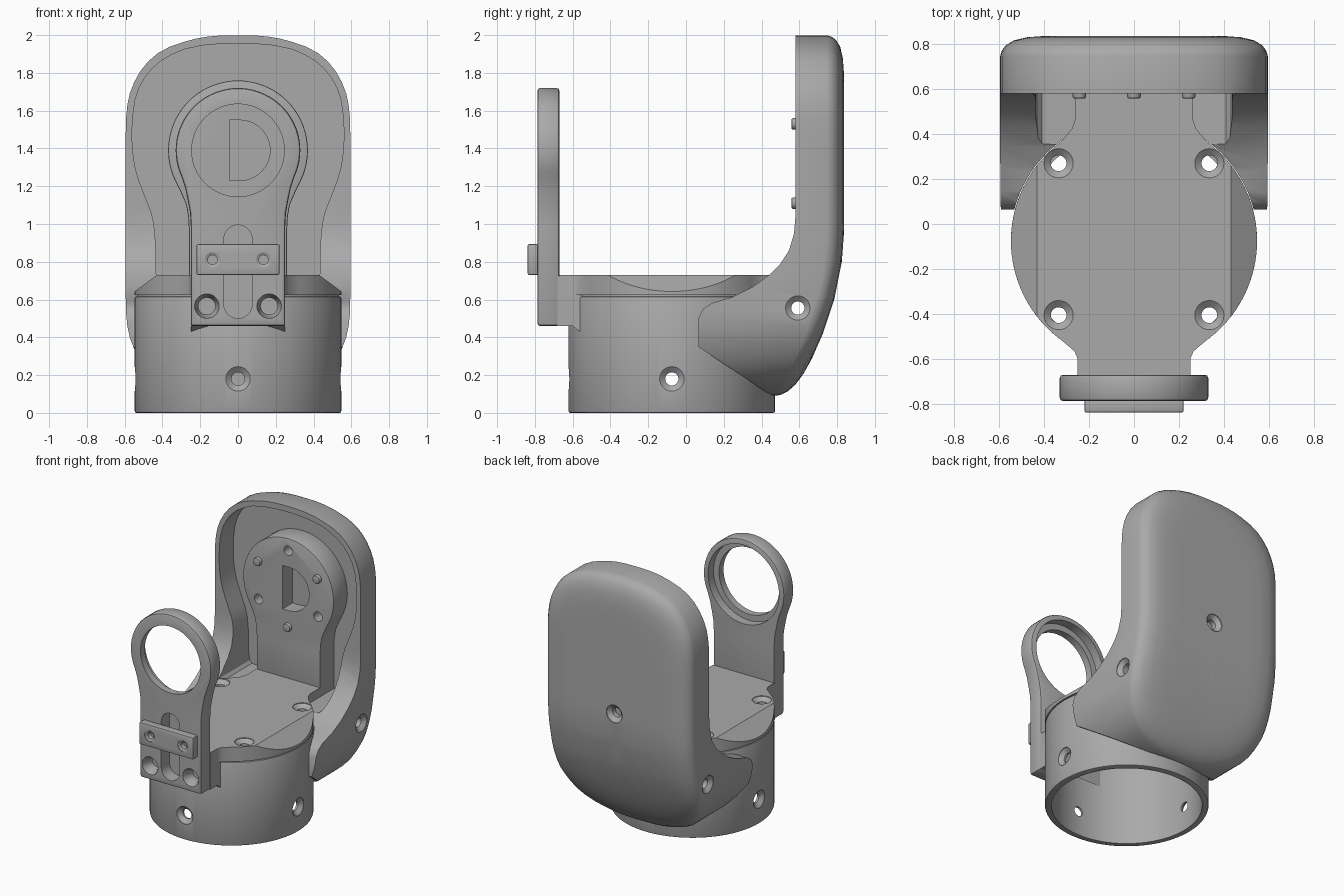
import bpy, bmesh
from math import sin, cos, pi, radians
from mathutils import Matrix, Vector

if "Cube" in bpy.data.objects:
    bpy.data.objects.remove(bpy.data.objects["Cube"])

grey = bpy.data.materials.new("matte grey")
grey.use_nodes = True
grey.diffuse_color = (0.4, 0.4, 0.4, 1)
grey.node_tree.nodes["Principled BSDF"].inputs["Base Color"].default_value = (0.4, 0.4, 0.4, 1)

YC = -0.075      # centre of the round base
R = 0.547        # radius of the round base
HUB = 1.39       # height of the hub axis


def to_object(name, bm):
    bmesh.ops.recalc_face_normals(bm, faces=bm.faces)
    mesh = bpy.data.meshes.new(name)
    bm.to_mesh(mesh)
    bm.free()
    mesh.materials.append(grey)
    ob = bpy.data.objects.new(name, mesh)
    bpy.context.collection.objects.link(ob)
    return ob


def loft(name, rings):
    """Skin a list of equal length rings and cap both ends."""
    bm = bmesh.new()
    rows = [[bm.verts.new(p) for p in ring] for ring in rings]
    n = len(rows[0])
    for a, b in zip(rows, rows[1:]):
        for i in range(n):
            bm.faces.new((a[i], a[(i + 1) % n], b[(i + 1) % n], b[i]))
    bm.faces.new(rows[0])
    bm.faces.new(rows[-1])
    return to_object(name, bm)


def prism(name, pts, axis, lo, hi):
    place = {"x": lambda a, b, t: (t, a, b),
             "y": lambda a, b, t: (a, t, b),
             "z": lambda a, b, t: (a, b, t)}[axis]
    return loft(name, [[place(a, b, t) for a, b in pts] for t in (lo, hi)])


def box(name, x, y, z):
    return prism(name, [(x[0], y[0]), (x[1], y[0]), (x[1], y[1]), (x[0], y[1])], "z", *z)


def circle(r, cx=0, cy=0, n=64):
    return [(cx + r * cos(2 * pi * i / n), cy + r * sin(2 * pi * i / n)) for i in range(n)]


def chaikin(pts):
    out = []
    for (ax, ay), (bx, by) in zip(pts, pts[1:] + pts[:1]):
        out += [(ax * .75 + bx * .25, ay * .75 + by * .25), (ax * .25 + bx * .75, ay * .25 + by * .75)]
    return out


def mirrored(half):
    """Close a half outline running from top to bottom on +x."""
    return half + [(-x, z) for x, z in reversed(half) if x > 0]


def screw_hole(point, direction, depth, r=0.035, head=0.065, sink=0.03):
    """Cutter: stepped round hole entering at point along direction."""
    d = Vector(direction).normalized()
    m = Matrix.Translation(point) @ d.to_track_quat("Z", "Y").to_matrix().to_4x4()
    rings = [[m @ Vector((x, y, t)) for x, y in circle(q, n=24)]
             for q, t in ((head, -0.03), (head, 0.005), (r, sink), (r, depth))]
    return loft("hole_cutter", rings)


def finish(ob, cutters=(), keep=None, bevel=0):
    """Bevel, cut, bake the result and shade it."""
    if bevel:
        b = ob.modifiers.new("bevel", "BEVEL")
        b.width, b.segments, b.angle_limit = bevel, 2, radians(40)
    for c in list(cutters) + ([keep] if keep else []):
        m = ob.modifiers.new("cut", "BOOLEAN")
        m.object, m.solver = c, "EXACT"
        m.operation = "INTERSECT" if c is keep else "DIFFERENCE"
    dg = bpy.context.evaluated_depsgraph_get()
    mesh = bpy.data.meshes.new_from_object(ob.evaluated_get(dg))
    ob.modifiers.clear()
    ob.data = mesh
    for c in list(cutters) + ([keep] if keep else []):
        bpy.data.objects.remove(c)
    bpy.ops.object.select_all(action="DESELECT")
    ob.select_set(True)
    bpy.context.view_layer.objects.active = ob
    bpy.ops.object.shade_smooth_by_angle(angle=radians(32))
    return ob


# Round base: an open tube with four side screw holes
cup = prism("base_cup", circle(R, 0, YC, 96), "z", 0, 0.617)
holes = [prism("bore_cutter", circle(0.503, 0, YC, 96), "z", -0.1, 0.7)]
for dx, dy in ((1, 0), (-1, 0), (0, 1), (0, -1)):
    holes.append(screw_hole((dx * R, YC + dy * R, 0.18), (-dx, -dy, 0), 0.1))
finish(cup, holes, bevel=0.01)

# Lid: disc merging into a neck at the front and back, sloped on both sides
arc = [(R * cos(radians(a)), YC + R * sin(radians(a))) for a in range(-54, 56, 4)]
half = [(.25, -.67), (.25, -.6), (.265, -.565)] + arc + [(.275, .425), (.26, .47), (.26, .6)]
outline = half + [(-x, y) for x, y in reversed(half)]
slopes = prism("slope_form", [(-.6, .5), (.6, .5), (.6, .603), (.43, .73), (-.43, .73), (-.6, .603)],
               "y", -1, 1)


def lid_holes():
    return [screw_hole((x, y, 0.73), (0, 0, -1), 0.2) for x in (-.335, .335) for y in (-.405, .27)]


finish(prism("lid", outline, "z", 0.623, 0.8), lid_holes(), keep=slopes)
finish(prism("lid_rim", circle(0.535, 0, YC, 96), "z", 0.585, 0.64), lid_holes())

# Front neck block that carries the front arm
finish(prism("front_neck", [(-.68, .46), (-.6, .46), (-.55, .42), (-.55, .725), (-.68, .725)],
             "x", -.25, .25))


def keyhole(r, w, bottom):
    top = [(r * cos(radians(a)), HUB + r * sin(radians(a))) for a in range(90, -26, -5)]
    x, z = top[-1]
    run = [(x * .6 + w * .4, z - .06), (w + .015, z - .13), (w + .004, z - .19), (w, z - .26), (w, bottom)]
    return mirrored([(max(p, 0) if p > 1e-6 else 0, q) for p, q in top + run])


# Front arm: ring on a stem with a slot and two screw seats
slot = [(.075 * cos(radians(a)), z + .075 * sin(radians(a)))
        for z, s in ((.92, 0), (.575, 180)) for a in range(s, s + 181, 15)]
cuts = [prism("ring_cutter", circle(.245, 0, HUB), "y", -1, -.5),
        prism("recess_cutter", circle(.29, 0, HUB), "y", -.735, -.5),
        prism("slot_cutter", slot, "y", -1, -.69)]
cuts += [screw_hole((x, -.787, .565), (0, 1, 0), .09, r=.045, sink=.04) for x in (-.165, .165)]
finish(prism("front_arm", keyhole(.33, .25, .46), "y", -.787, -.67), cuts, bevel=.015)

# Clamp plate over the slot
finish(box("clamp_plate", (-.22, .22), (-.838, -.78), (.73, .893)),
       [screw_hole((x, -.838, .81), (0, 1, 0), .05, r=.025, head=.04, sink=.012) for x in (-.135, .135)],
       bevel=.008)

# Back arm with a D shaped socket, three holes and three pins
d_cut = [(-.045, HUB + .16)] + [(.01 + .16 * cos(radians(a)), HUB + .16 * sin(radians(a)))
                                for a in range(90, -91, -10)] + [(-.045, HUB - .16)]
cuts = [prism("socket_cutter", d_cut, "y", .5, .70)]
for k in range(6):
    a = radians(30 + 60 * k)
    x, z = .28 * cos(a), HUB + .28 * sin(a)
    if k % 2:
        cuts.append(prism("hole_cutter", circle(.035, x, z, 20), "y", .5, .66))
    if k in (0, 2, 4):
        finish(prism("pin_%d" % (k // 2 + 1), circle(.03, x, z, 20), "y", .558, .62), bevel=.008)
finish(prism("back_arm", keyhole(.37, .26, .62), "y", .585, .77), cuts, bevel=.008)

# Back shell: rounded outline with a back surface that curls forward at the bottom
MID = 1.045
quarter = [(0, 2), (.13, 1.997), (.25, 1.977), (.4, 1.925), (.5, 1.84), (.567, 1.72),
           (.592, 1.6), (.595, 1.45), (.595, 1.25), (.595, MID)]
rim = chaikin(mirrored(quarter + [(x, 2 * MID - z) for x, z in reversed(quarter[:-1])]))
curl = [(.09, .57), (.15, .6), (.25, .65), (.42, .725), (.6, .785), (.8, .825), (.95, .836), (3, .836)]


def back(z):
    for (z0, y0), (z1, y1) in zip(curl, curl[1:]):
        if z <= z1:
            return y0 + (y1 - y0) * max(0, z - z0) / (z1 - z0)


def ring(inset, drop):
    sx, sz = 1 - inset / .595, 1 - inset / .955
    return [(x * sx, back(MID + (z - MID) * sz) - drop, MID + (z - MID) * sz) for x, z in rim]


rings = [[(x, -.3, z) for x, z in rim]]
rings += [ring(i, d) for i, d in ((0, .09), (.008, .065), (.025, .042), (.06, .02), (.12, .006),
                                  (.2, 0), (.3, 0), (.4, 0), (.5, 0), (.58, 0))]
shell = loft("back_shell", rings)

# Shell cutters: side profile, round base, inner pocket and screw holes
side = [(-.6, 2.3), (.58, 2.3), (.58, 1.05), (.572, .95), (.545, .86), (.5, .79), (.44, .73), (.35, .665),
        (.25, .615), (.14, .582), (.09, .55), (.065, .5), (.065, .35), (.44, .1), (.5, .07),
        (.5, -.3), (-.6, -.3)]
pocket = chaikin(mirrored([(0, 1.962), (.25, 1.94), (.39, 1.88), (.48, 1.8), (.54, 1.69), (.56, 1.55),
                           (.56, 1.4), (.54, 1.27), (.49, 1.14), (.45, 1.04), (.435, .9),
                           (.435, .7), (.4, .66)]))
cuts = [prism("side_cutter", side, "x", -1, 1),
        prism("base_cutter", circle(.55, 0, YC, 96), "z", -1, .76),
        prism("pocket_cutter", pocket, "y", -.2, .745),
        screw_hole((0, .836, 1.01), (0, -1, 0), .08)]
cuts += [screw_hole((s * .595, .592, .555), (-s, 0, 0), .65) for s in (-1, 1)]
finish(shell, cuts)
